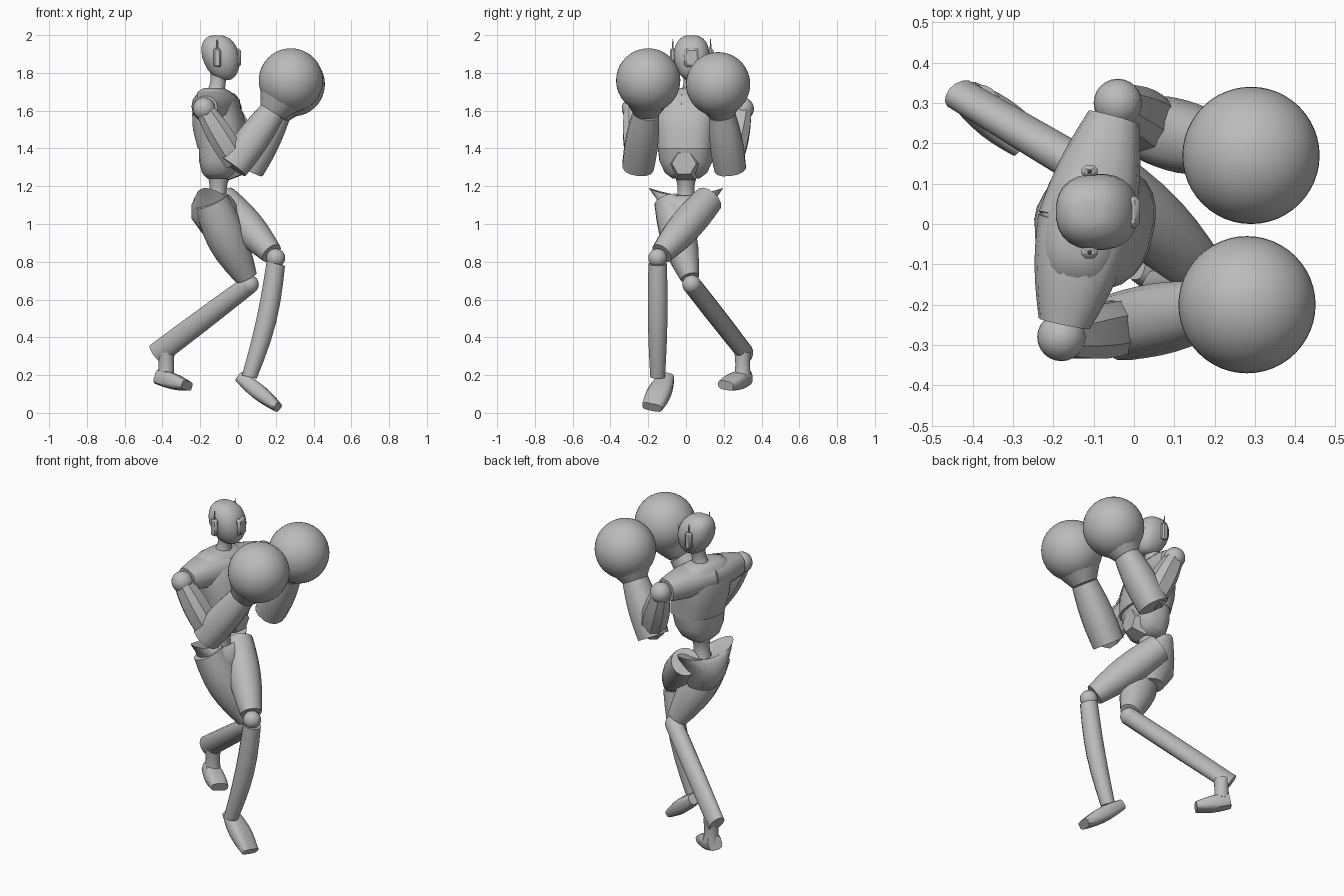
import bpy, bmesh, math
from mathutils import Vector, Matrix

if "Cube" in bpy.data.objects:
    bpy.data.objects.remove(bpy.data.objects["Cube"], do_unlink=True)

colour = (.5, .5, .5, 1)
grey = bpy.data.materials.new("plain_grey")
grey.use_nodes = True
grey.diffuse_color = colour
grey.node_tree.nodes["Principled BSDF"].inputs["Base Color"].default_value = colour

FORWARD, SIDEWAYS, UP = Vector((1, 0, 0)), Vector((0, 1, 0)), Vector((0, 0, 1))


def finish(name, bm, angle=40):
    bmesh.ops.recalc_face_normals(bm, faces=bm.faces)
    mesh = bpy.data.meshes.new(name)
    bm.to_mesh(mesh)
    bm.free()
    mesh.materials.append(grey)
    part = bpy.data.objects.new(name, mesh)
    bpy.context.collection.objects.link(part)
    bpy.ops.object.select_all(action='DESELECT')
    part.select_set(True)
    bpy.context.view_layer.objects.active = part
    bpy.ops.object.shade_smooth_by_angle(angle=math.radians(angle))


def skin(name, rings, angle=40):
    """Join rings of points into a closed skin."""
    bm = bmesh.new()
    loops = [[bm.verts.new(point) for point in ring] for ring in rings]
    for low, high in zip(loops, loops[1:]):
        for i in range(len(low)):
            bm.faces.new((low[i - 1], low[i], high[i], high[i - 1]))
    bm.faces.new(loops[0])
    bm.faces.new(loops[-1])
    finish(name, bm, angle)


def outline(centre, across, along, sides, power, lift=0):
    """Rounded-box ring spanned by two vectors; lift raises its sides."""
    ring = []
    for i in range(sides):
        turn = math.tau * (i + .5) / sides
        c, s = (math.copysign(abs(q) ** power, q) for q in (math.cos(turn), math.sin(turn)))
        ring.append(centre + across * c + along * s + UP * lift * s * s)
    return ring


def limb(name, start, end, wide, thick=None, swell=0, bend=(0, 0, 0), hint=SIDEWAYS, sides=14, power=1, steps=6):
    """Tapered tube; wide and thick are (start, end) radii, swell and bend peak midway."""
    start, end, bend = Vector(start), Vector(end), Vector(bend)
    thick = thick or wide
    axis = (end - start).normalized()
    across = (hint - axis * hint.dot(axis)).normalized()
    along = axis.cross(across)
    rings = []
    for k in range(steps + 1):
        t = k / steps
        arch = math.sin(math.pi * t)
        a, b = (pair[0] + (pair[1] - pair[0]) * t + swell * arch for pair in (wide, thick))
        rings.append(outline(start.lerp(end, t) + bend * arch, across * a, along * b, sides, power))
    skin(name, rings)


def stack(name, base, levels, yaw=0, lean=0, power=1, angle=40, cup=0):
    """Level rings of (height, depth, half width) above base; cup lifts wide rings at the sides."""
    turn = Matrix.Rotation(math.radians(yaw), 3, 'Z')
    rings = []
    for height, depth, half in levels:
        centre = Vector(base) + UP * height + FORWARD * lean * height
        rings.append(outline(centre, turn @ FORWARD * depth, turn @ SIDEWAYS * half, 24, power, cup * half * half))
    skin(name, rings, angle)


def ball(name, centre, radius, segments=24):
    bm = bmesh.new()
    bmesh.ops.create_uvsphere(bm, u_segments=segments, v_segments=segments // 2, radius=radius,
                              matrix=Matrix.Translation(centre))
    finish(name, bm, 60)


def box(name, centre, size):
    bm = bmesh.new()
    bmesh.ops.create_cube(bm, size=1, matrix=Matrix.Translation(centre) @ Matrix.Diagonal((*size, 1)))
    bmesh.ops.bevel(bm, geom=bm.edges[:], offset=min(size) * .3, segments=1, affect='EDGES')
    finish(name, bm)


# Head: squarish dome, narrower and set forward at the chin
head = Vector((-.09, .03, 1.88))
dome = []
for k in range(13):
    h = -math.cos(math.pi * k / 12) * .98
    radius = (1 - abs(h) ** 2.5) ** .4
    chin = 1 - max(0, -h) * .2
    dome.append((h * .12, .1 * radius * chin, .095 * radius * chin))
stack("head", head, dome, lean=-.18, power=.85)
box("visor", head + FORWARD * .085, (.04, .08, .1))
for side, sign in (("left", 1), ("right", -1)):
    ear = head + SIDEWAYS * sign * .1 - FORWARD * .02
    box(side + "_ear", ear, (.04, .03, .1))
    limb(side + "_antenna", ear, ear + UP * .1, (.01, .002), sides=6, steps=1)

# Neck and waist
limb("neck", (-.12, .02, 1.66), (-.1, .03, 1.79), (.07, .045), swell=-.015)
limb("waist", (-.11, 0, 1.1), (-.1, 0, 1.28), (.06, .07), swell=-.02)

# Torso: belly shell, chest shell, six-sided belly plate
stack("abdomen", (-.1, 0, 1.24), [(0, .06, .07), (.03, .09, .11), (.09, .11, .14), (.17, .12, .15)],
      yaw=-12, lean=.1, power=.8)
stack("chest", (-.08, 0, 1.4), [(0, .13, .15), (.1, .14, .16), (.18, .13, .17), (.25, .11, .17),
                                (.3, .08, .14), (.32, .05, .08)], yaw=-12, lean=-.15, power=.8, angle=50)
limb("belly_plate", (-.05, 0, 1.32), (.03, -.01, 1.32), (.1, .065), hint=UP, sides=6, steps=1)

# Shoulders, arms and round gloves
arms = {
    "right": dict(joint=(-.18, -.28, 1.61), elbow=(-.01, -.25, 1.33),
                  wrist=(.18, -.21, 1.59), glove=(.28, -.2, 1.76)),
    "left": dict(joint=(-.04, .3, 1.61), elbow=(.07, .23, 1.32),
                 wrist=(.21, .19, 1.58), glove=(.29, .17, 1.74)),
}
for side, points in arms.items():
    joint, elbow, wrist, glove = map(Vector, points.values())
    limb(side + "_shoulder", (-.12, 0, 1.63), joint.lerp((-.12, 0, 1.64), .12), (.08, .065), (.12, .065),
         swell=.01, hint=UP, power=.85)
    ball(side + "_shoulder_ball", joint, .06)
    limb(side + "_upper_arm", joint, elbow, (.05, .065), swell=.015, sides=8, power=.8)
    limb(side + "_forearm", elbow.lerp(wrist, -.1), wrist, (.085, .07), swell=.01, power=.85)
    limb(side + "_cuff", wrist, wrist.lerp(glove, .35), (.07, .11), power=.9, steps=2)
    ball(side + "_glove", glove, .17, 48)

# Pelvis with dished rim rising to a tip at each side
stack("pelvis", (-.11, 0, .95), [(.18, .05, .05), (.2, .07, .13), (.2, .08, .2), (.18, .1, .18),
                                 (.15, .12, .15), (.08, .13, .12), (0, .08, .08)], yaw=-12, angle=60, cup=1, lean=-.1)

# Legs: the left one steps forward and across, the right one trails
left_hip, right_hip = Vector((-.08, .12, 1.13)), Vector((-.14, -.09, 1.12))
left_knee, right_knee = Vector((.2, -.15, .82)), Vector((.06, .03, .68))
ball("left_knee", left_knee, .05)
ball("right_knee", right_knee, .05)
limb("left_thigh", left_hip, left_knee.lerp(left_hip, .08), (.08, .06), swell=.02)
limb("right_thigh", right_hip, right_knee.lerp(right_hip, .08), (.08, .05), (.09, .06), swell=.03, bend=(-.01, 0, 0))
limb("left_shin", left_knee - UP * .03, (.06, -.15, .19), (.05, .04), swell=.008, bend=(.02, 0, 0))
limb("right_shin", right_knee, (-.43, .32, .31), (.05, .04), (.05, .06), swell=.002)

# Feet, heel to toe
limb("left_foot", (.01, -.1, .19), (.21, -.18, .03), (.04, .055), (.03, .025), swell=.015, sides=12, power=.6)
limb("right_ankle", (-.38, .3, .32), (-.38, .3, .19), (.045, .045), swell=-.005)
limb("right_foot", (-.42, .32, .19), (-.27, .21, .145), (.04, .05), (.04, .025), swell=.01, sides=12, power=.6)
